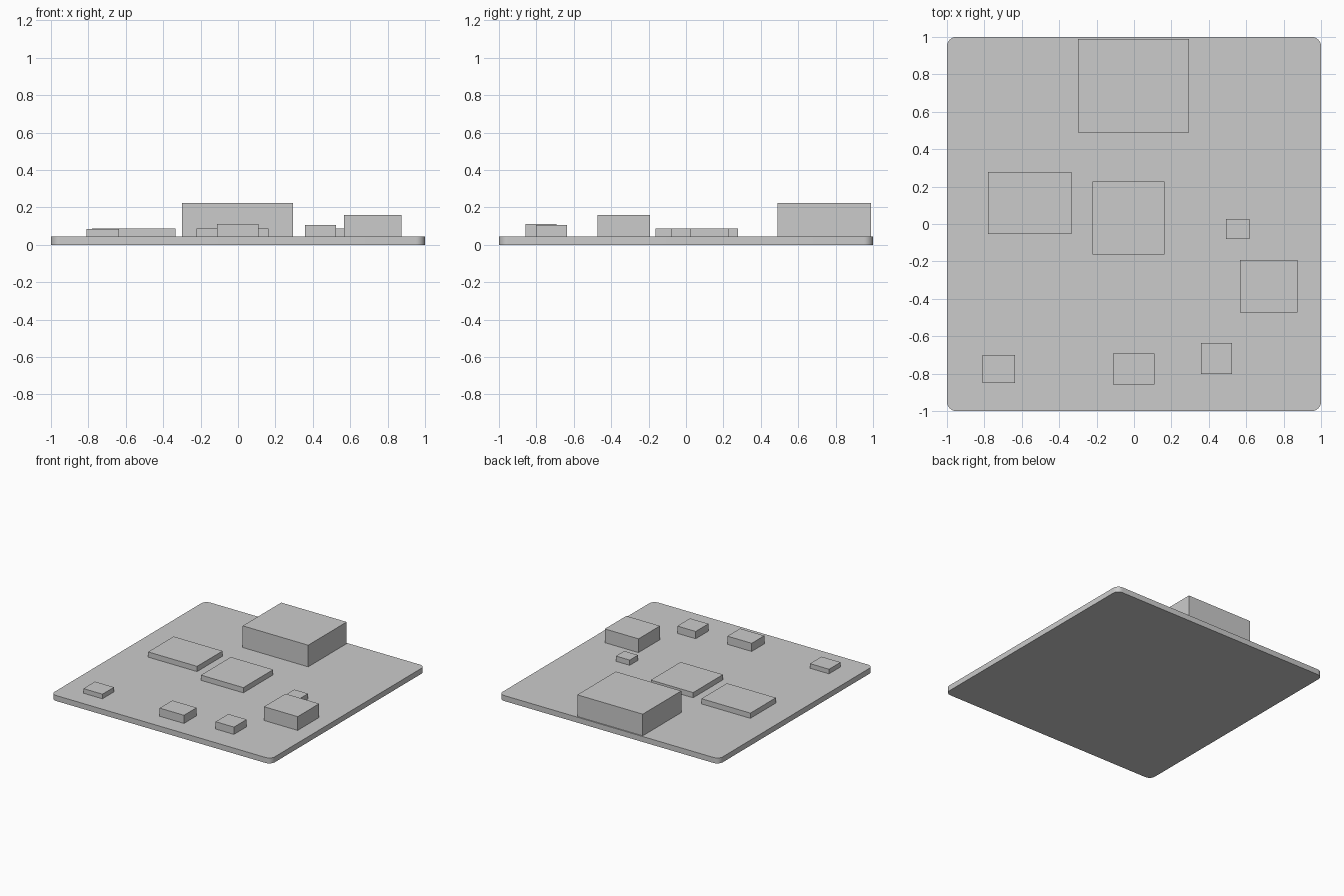
import bpy
import bmesh

cube = bpy.data.objects.get("Cube")
if cube:
    bpy.data.objects.remove(cube, do_unlink=True)

grey = bpy.data.materials.new("plain_grey")
grey.use_nodes = True
COLOUR = (0.6, 0.6, 0.6, 1)
grey.diffuse_color = COLOUR
grey.node_tree.nodes["Principled BSDF"].inputs["Base Color"].default_value = COLOUR

BOARD_TOP = 0.045


def box(name, x0, x1, y0, y1, z0, z1, corner=0):
    """Box between two corners, optionally with rounded upright edges."""
    bm = bmesh.new()
    bmesh.ops.create_cube(bm, size=1)
    size = (x1 - x0, y1 - y0, z1 - z0)
    bmesh.ops.scale(bm, vec=size, verts=bm.verts)
    if corner:
        upright = [e for e in bm.edges
                   if abs(e.verts[0].co.z - e.verts[1].co.z) > size[2] / 2]
        bmesh.ops.bevel(bm, geom=upright, offset=corner, segments=8,
                        profile=0.5, affect='EDGES')
    mesh = bpy.data.meshes.new(name)
    bm.to_mesh(mesh)
    bm.free()
    mesh.materials.append(grey)
    obj = bpy.data.objects.new(name, mesh)
    obj.location = ((x0 + x1) / 2, (y0 + y1) / 2, (z0 + z1) / 2)
    bpy.context.collection.objects.link(obj)
    return obj


# Circuit board with rounded corners
board = box("board", -1, 1, -1, 1, 0, BOARD_TOP, corner=0.05)
bpy.ops.object.select_all(action='DESELECT')
board.select_set(True)
bpy.context.view_layer.objects.active = board
bpy.ops.object.shade_smooth_by_angle()

# Components on the board: x range, y range, top height
components = {
    "rear_connector": (-0.30, 0.295, 0.49, 0.99, 0.223),
    "wide_chip": (-0.78, -0.335, -0.053, 0.278, 0.088),
    "centre_chip": (-0.223, 0.162, -0.162, 0.226, 0.088),
    "tiny_chip": (0.492, 0.617, -0.08, 0.028, 0.088),
    "side_block": (0.567, 0.873, -0.472, -0.193, 0.158),
    "front_right_chip": (-0.81, -0.637, -0.85, -0.70, 0.083),
    "front_middle_block": (-0.112, 0.109, -0.857, -0.693, 0.112),
    "front_left_block": (0.358, 0.525, -0.802, -0.637, 0.105),
}
for name, (x0, x1, y0, y1, top) in components.items():
    box(name, x0, x1, y0, y1, BOARD_TOP, top)
